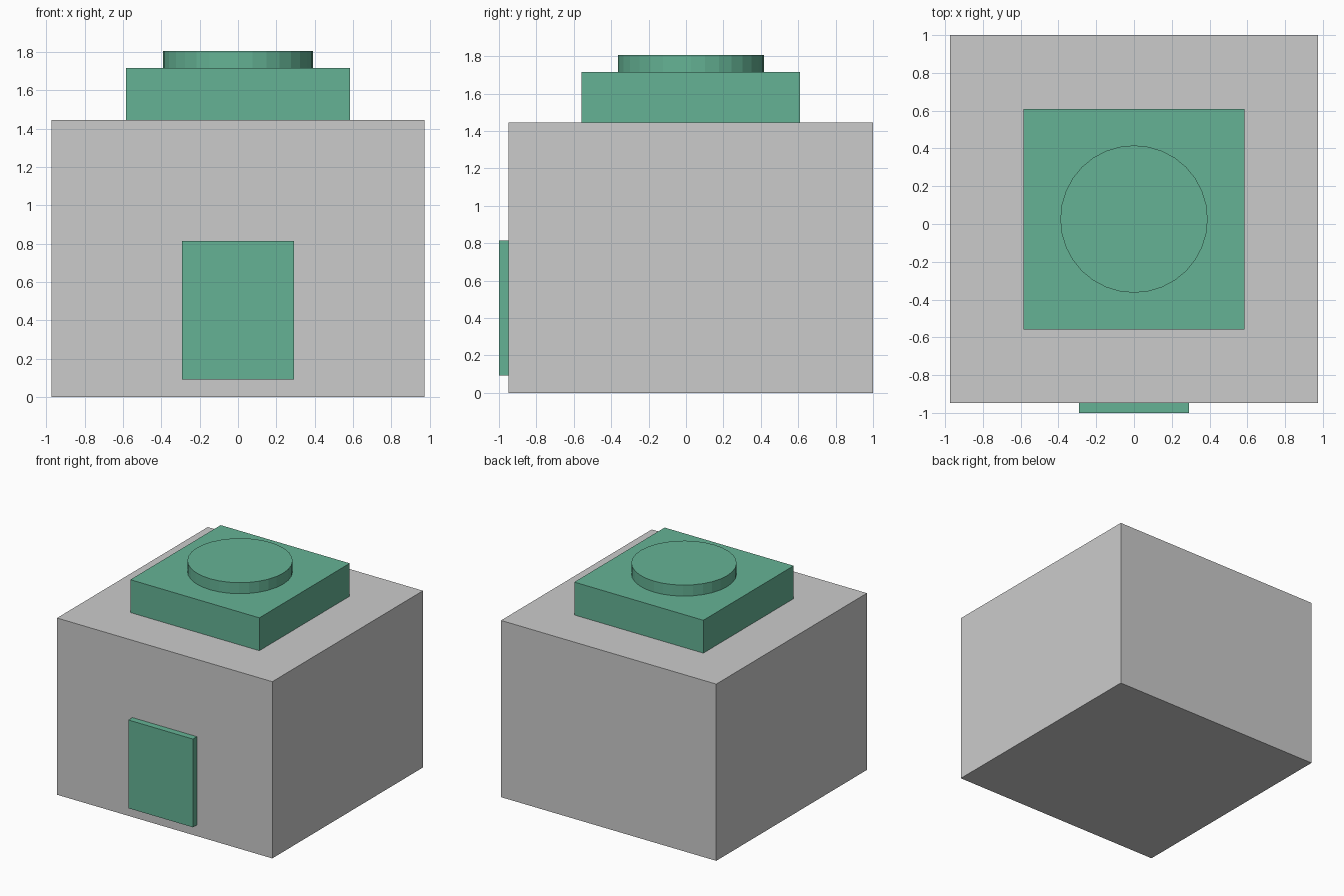
import bpy

if "Cube" in bpy.data.objects:
    bpy.data.objects.remove(bpy.data.objects["Cube"])

green = bpy.data.materials.new("green")
green.diffuse_color = (0.13, 0.45, 0.30, 1)
green.use_nodes = True
green.node_tree.nodes["Principled BSDF"].inputs["Base Color"].default_value = green.diffuse_color


def finish(obj, name, mat):
    obj.name = name
    if mat:
        obj.data.materials.append(mat)
    return obj


def box(name, x, y, z, mat=None):
    """Axis-aligned box from (min, max) ranges."""
    ranges = (x, y, z)
    bpy.ops.mesh.primitive_cube_add(size=1, location=[(a + b) / 2 for a, b in ranges])
    obj = bpy.context.object
    obj.scale = [b - a for a, b in ranges]
    bpy.ops.object.transform_apply(location=False, rotation=False, scale=True)
    return finish(obj, name, mat)


BODY_TOP, SLAB_TOP, CAP_TOP = 1.446, 1.715, 1.805
CENTRE_Y = 0.026

# Main block
box("body", (-0.974, 0.974), (-0.948, 1.0), (0, BODY_TOP))

# Raised square slab and round cap on top
box("top_slab", (-0.584, 0.584), (CENTRE_Y - 0.584, CENTRE_Y + 0.584), (BODY_TOP, SLAB_TOP), green)
bpy.ops.mesh.primitive_cylinder_add(vertices=32, radius=0.39, depth=CAP_TOP - SLAB_TOP,
                                    location=(0, CENTRE_Y, (SLAB_TOP + CAP_TOP) / 2))
finish(bpy.context.object, "round_cap", green)

# Thin panel on the front
box("front_panel", (-0.292, 0.292), (-1.0, -0.948), (0.092, 0.814), green)
